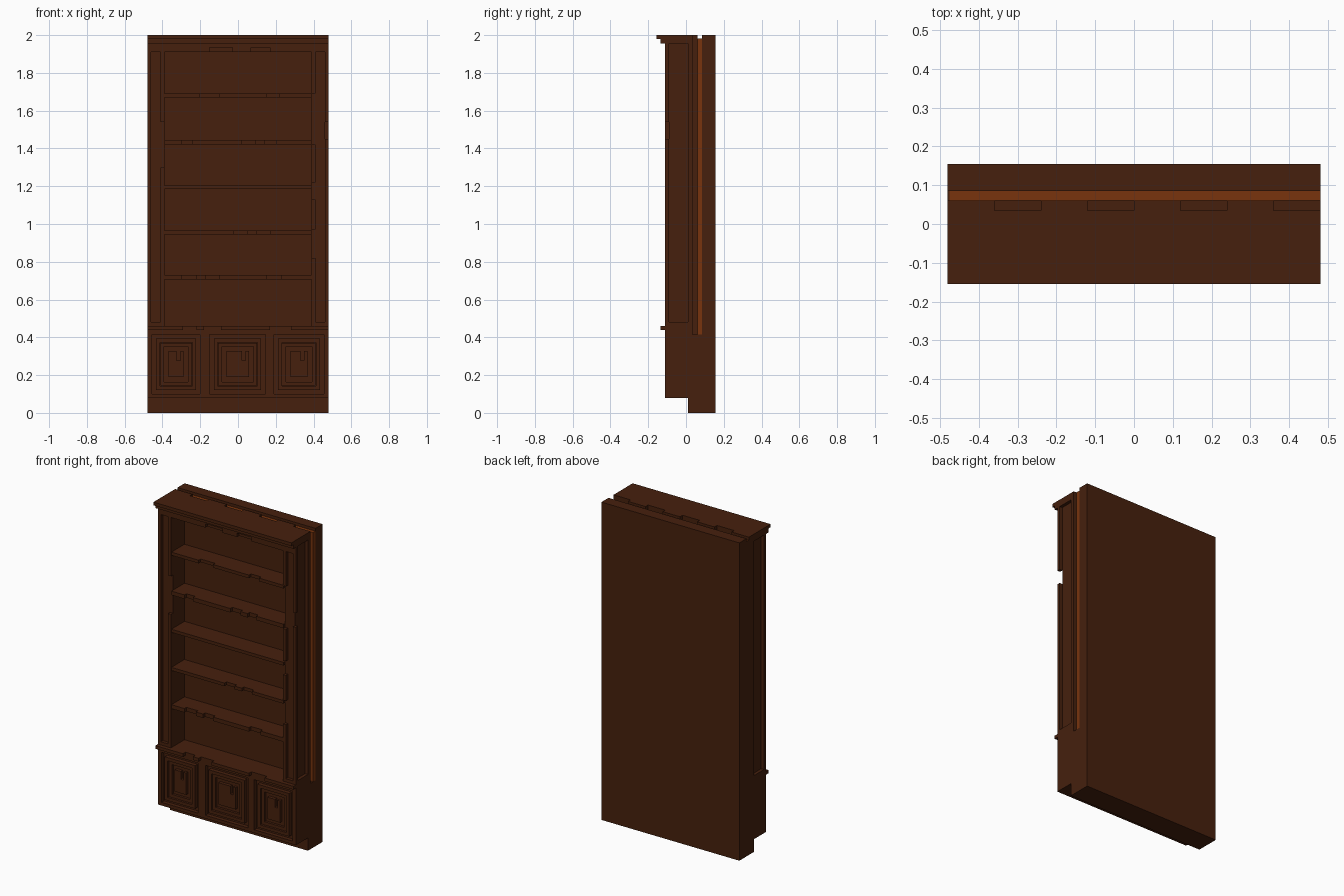
import bpy
import bmesh

cube = bpy.data.objects.get("Cube")
if cube:
    bpy.data.objects.remove(cube)


def material(name, rgb):
    m = bpy.data.materials.new(name)
    m.use_nodes = True
    m.diffuse_color = (*rgb, 1)
    m.node_tree.nodes["Principled BSDF"].inputs["Base Color"].default_value = (*rgb, 1)
    return m


WOOD = material("dark wood", (0.061, 0.0144, 0.004))
AMBER = material("amber wood", (0.188, 0.034, 0.004))


def prism(name, pts, lo, hi, axis="z", mat=WOOD):
    """Extrude a flat outline along z (points are x, y) or along y (points are x, z)."""
    bm = bmesh.new()
    place = (lambda p, h: (p[0], p[1], h)) if axis == "z" else (lambda p, h: (p[0], h, p[1]))
    a = [bm.verts.new(place(p, lo)) for p in pts]
    b = [bm.verts.new(place(p, hi)) for p in pts]
    bm.faces.new(a)
    bm.faces.new(b)
    for i in range(len(pts)):
        j = (i + 1) % len(pts)
        bm.faces.new((a[i], a[j], b[j], b[i]))
    bmesh.ops.recalc_face_normals(bm, faces=bm.faces)
    me = bpy.data.meshes.new(name)
    bm.to_mesh(me)
    bm.free()
    me.materials.append(mat)
    ob = bpy.data.objects.new(name, me)
    bpy.context.collection.objects.link(ob)
    return ob


def box(name, x0, x1, y0, y1, z0, z1, mat=WOOD):
    return prism(name, [(x0, y0), (x1, y0), (x1, y1), (x0, y1)], z0, z1, "z", mat)


def chipped(x0, x1, edge, far, chips, depth):
    """Rectangle outline whose first edge has square chips cut out of it."""
    d = depth if far > edge else -depth
    pts = [(x0, edge)]
    for c0, c1 in chips:
        pts += [(c0, edge), (c0, edge + d), (c1, edge + d), (c1, edge)]
    return pts + [(x1, edge), (x1, far), (x0, far)]


W = 0.48

# Plinth and lower cabinet
box("plinth", -W, W, 0.01, 0.155, 0, 0.08)
box("lower_cabinet", -W, W, -0.085, 0.155, 0.08, 0.415)
box("cabinet_top", -W, W, -0.11, 0.035, 0.415, 0.46)
box("cabinet_bottom_rail", -W, W, -0.11, -0.085, 0.08, 0.10)
for i, (x0, x1) in enumerate([(-W, -0.455), (-0.20, -0.15), (0.145, 0.19), (0.455, W)]):
    box(f"cabinet_stile_{i + 1}", x0, x1, -0.11, -0.085, 0.10, 0.415)


# Door panels made of nested mouldings
def ring(name, x0, x1, z0, z1, w, front):
    box(name + "_bottom", x0, x1, front, -0.085, z0, z0 + w)
    box(name + "_top", x0, x1, front, -0.085, z1 - w, z1)
    box(name + "_side_a", x0, x0 + w, front, -0.085, z0 + w, z1 - w)
    box(name + "_side_b", x1 - w, x1, front, -0.085, z0 + w, z1 - w)


for side, x0, x1 in [("right", -0.455, -0.20), ("middle", -0.15, 0.145), ("left", 0.19, 0.455)]:
    for k, (inset, front) in enumerate([(0.022, -0.11), (0.044, -0.10)]):
        ring(f"{side}_door_moulding_{k + 1}", x0 + inset, x1 - inset,
             0.10 + inset, 0.415 - inset, 0.02, front)
    prism(f"{side}_door_centre",
          chipped(x0 + 0.088, x1 - 0.088, 0.327, 0.19, [(x1 - 0.125, x1 - 0.105)], 0.05),
          -0.105, -0.085, "y")

# Chipped ledge above the doors
prism("ledge", chipped(-W, W, -0.135, -0.10,
                       [(-0.29, -0.22), (-0.18, -0.09), (0.17, 0.28)], 0.025), 0.44, 0.46)

# Shelf unit back and sides
box("shelf_back", -W, W, 0.025, 0.035, 0.46, 1.98)
for side, s in [("left", 1), ("right", -1)]:
    def post(name, a, b, y0, y1, z0, z1):
        box(f"{side}_{name}", min(a * s, b * s), max(a * s, b * s), y0, y1, z0, z1)

    post("side_wall", 0.39, 0.46, -0.09, 0.025, 0.46, 1.955)
    post("rear_stile", 0.46, W, 0.01, 0.035, 0.46, 1.955)
    post("side_foot", 0.39, W, -0.11, 0.01, 0.46, 0.48)
    corner = [(0.48, 1.45), (1.54, 1.91)] if s > 0 else [(0.48, 1.91)]
    inner = ([(0.48, 0.82), (0.97, 1.13), (1.22, 1.42), (1.69, 1.91)] if s > 0
             else [(0.48, 1.30), (1.54, 1.91)])
    for i, (z0, z1) in enumerate(corner):
        post(f"corner_strip_{i + 1}", 0.46, W, -0.11, -0.09, z0, z1)
    for i, (z0, z1) in enumerate(inner):
        post(f"inner_strip_{i + 1}", 0.39, 0.41, -0.11, -0.09, z0, z1)

# Shelves with broken front edges
shelves = [
    (0.705, 0.73, [(-0.30, -0.22), (-0.17, -0.10), (0.15, 0.23)]),
    (0.945, 0.965, [(-0.02, 0.05), (0.10, 0.17)]),
    (1.185, 1.205, []),
    (1.42, 1.445, [(-0.30, -0.24), (0.02, 0.09), (0.14, 0.20)]),
    (1.67, 1.69, [(-0.20, -0.10), (0.15, 0.22)]),
]
for i, (z0, z1, chips) in enumerate(shelves):
    prism(f"shelf_{i + 1}", chipped(-0.39, 0.39, -0.105, 0.025, chips, 0.02), z0, z1)

# Frieze and stepped cornice
box("frieze_core", -0.39, 0.39, -0.09, 0.025, 1.91, 1.955)
prism("frieze_front", chipped(-W, W, 1.91, 1.955, [(-0.15, -0.03), (0.07, 0.17)], 0.025),
      -0.11, -0.09, "y")
box("cornice_lower", -W, W, -0.135, 0.035, 1.955, 1.98)
box("cornice_upper", -W, W, -0.155, 0.035, 1.98, 2.0)

# Back board, amber inner board and alternating slats
box("back_board", -W, W, 0.085, 0.155, 0.415, 2.0)
box("inner_board", -0.476, W, 0.06, 0.085, 0.415, 1.982, AMBER)
box("inner_board_edge", -W, -0.476, 0.06, 0.085, 0.415, 1.982)
for i in range(4):
    x = -W + 0.24 * i
    box(f"slat_{i + 1}", x, x + 0.12, 0.035, 0.06, 0.415, 2.0)
